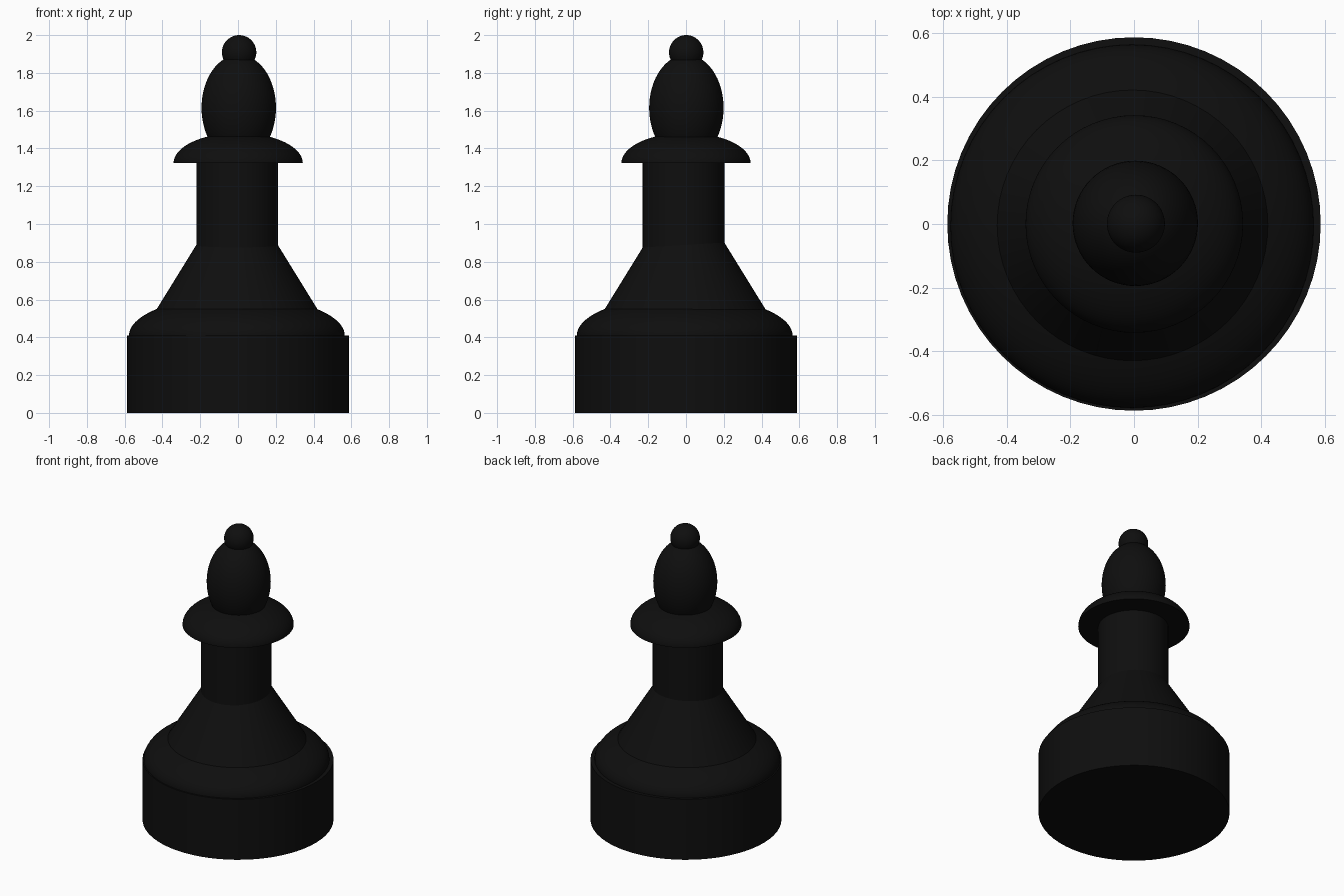
import bpy, bmesh, math

if "Cube" in bpy.data.objects:
    bpy.data.objects.remove(bpy.data.objects["Cube"])

SIDES = 64
black = bpy.data.materials.new("black")
black.diffuse_color = (0.0045, 0.0045, 0.0045, 1)
black.use_nodes = True
black.node_tree.nodes["Principled BSDF"].inputs["Base Color"].default_value = black.diffuse_color


def lathe(name, profile, x=0.0, y=0.0):
    """Turn a (radius, z) profile, bottom to top, around a vertical axis."""
    bm = bmesh.new()
    rings = []
    for r, z in profile:
        if r < 1e-5:
            rings.append([bm.verts.new((x, y, z))])
        else:
            rings.append([bm.verts.new((x + r * math.cos(2 * math.pi * i / SIDES),
                                        y + r * math.sin(2 * math.pi * i / SIDES), z))
                          for i in range(SIDES)])
    for a, b in zip(rings, rings[1:]):
        for i in range(SIDES):
            j = (i + 1) % SIDES
            if len(a) == 1:
                bm.faces.new((a[0], b[j], b[i]))
            elif len(b) == 1:
                bm.faces.new((a[i], a[j], b[0]))
            else:
                bm.faces.new((a[i], a[j], b[j], b[i]))
    if len(rings[0]) > 1:
        bm.faces.new(rings[0][::-1])
    if len(rings[-1]) > 1:
        bm.faces.new(rings[-1])
    me = bpy.data.meshes.new(name)
    bm.to_mesh(me)
    bm.free()
    me.materials.append(black)
    ob = bpy.data.objects.new(name, me)
    bpy.context.collection.objects.link(ob)
    bpy.ops.object.select_all(action='DESELECT')
    ob.select_set(True)
    bpy.context.view_layer.objects.active = ob
    bpy.ops.object.shade_smooth_by_angle(angle=math.radians(30))
    return ob


def arc(r, h, z, start=-90, steps=32):
    """Ellipse profile from the start angle up to the pole."""
    angles = [math.radians(start + (90 - start) * i / steps) for i in range(steps + 1)]
    return [(r * math.cos(a), z + h * math.sin(a)) for a in angles]


# Base drum and its rounded shoulder
lathe("base_drum", [(0.587, 0), (0.587, 0.41)])
lathe("base_shoulder", arc(0.571, 0.209, 0.41, 0), -0.006, -0.007)
# Tapered skirt and straight column
lathe("tapered_skirt", [(0.43, 0.542), (0.19, 0.931)], -0.005, -0.005)
lathe("column", [(0.216, 0.7), (0.216, 1.33)], -0.005, -0.013)
# Flat-bottomed domed collar
lathe("collar", arc(0.342, 0.16, 1.322, 0), 0.001, 0)
# Egg-shaped head and the ball on top
lathe("head", arc(0.197, 0.281, 1.615), 0.004, 0.002)
lathe("top_ball", arc(0.091, 0.091, 1.909), 0.006, 0.001)
